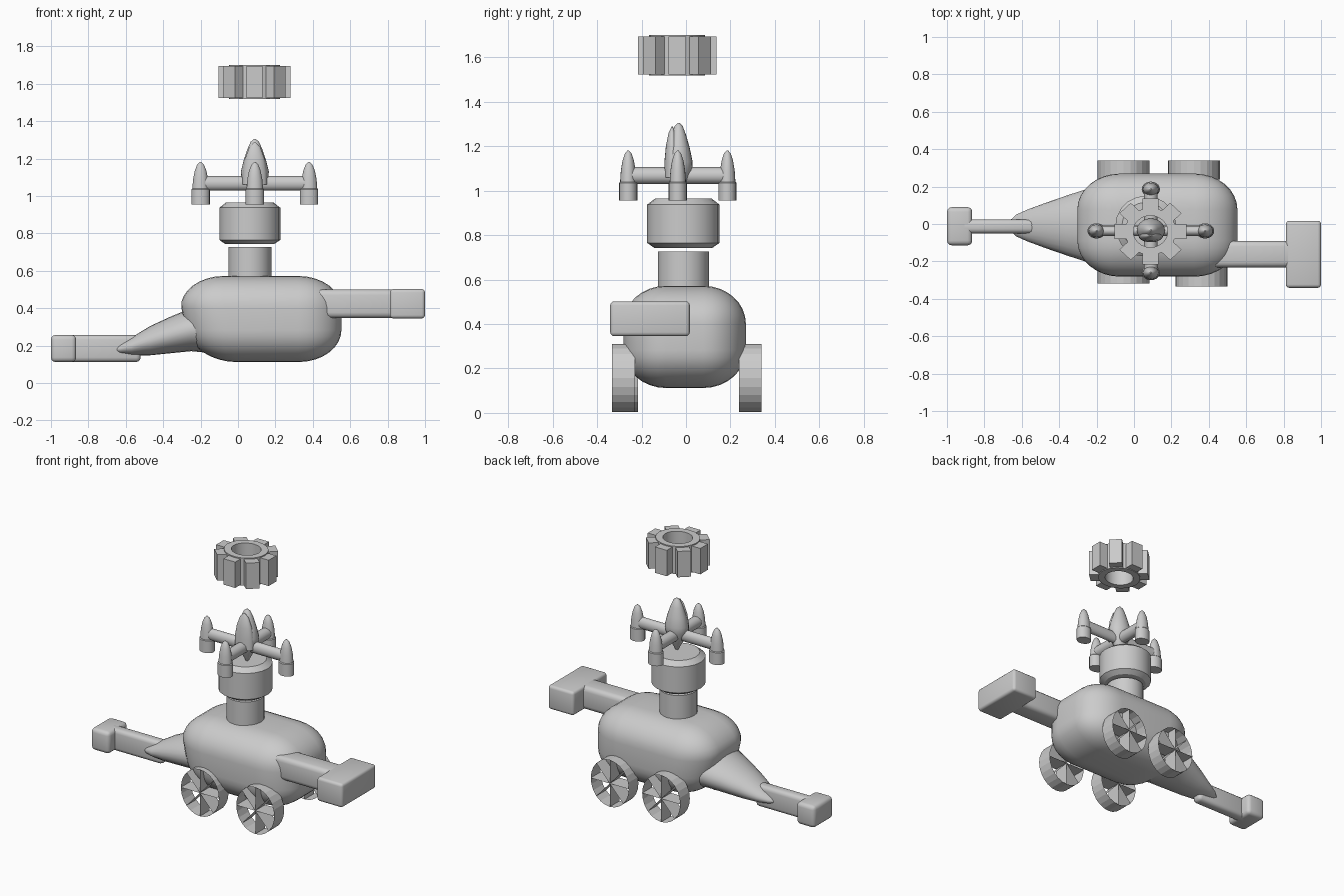
import bpy, bmesh
from math import sin, cos, pi, radians
from mathutils import Matrix, Vector

if "Cube" in bpy.data.objects:
    bpy.data.objects.remove(bpy.data.objects["Cube"])


def finish(name, bm, angle=35):
    bmesh.ops.recalc_face_normals(bm, faces=bm.faces)
    me = bpy.data.meshes.new(name)
    bm.to_mesh(me)
    bm.free()
    ob = bpy.data.objects.new(name, me)
    bpy.context.collection.objects.link(ob)
    bpy.ops.object.select_all(action='DESELECT')
    ob.select_set(True)
    bpy.context.view_layer.objects.active = ob
    if angle:
        bpy.ops.object.shade_smooth_by_angle(angle=radians(angle))
    return ob


def loft(name, rings, caps=True, closed=False, angle=35):
    # Skin a list of equal-length point rings
    bm = bmesh.new()
    vs = [[bm.verts.new(p) for p in r] for r in rings]
    n = len(vs[0])
    pairs = list(zip(vs, vs[1:])) + ([(vs[-1], vs[0])] if closed else [])
    for a, b in pairs:
        for i in range(n):
            j = (i + 1) % n
            bm.faces.new((a[i], a[j], b[j], b[i]))
    if caps:
        bm.faces.new(vs[0])
        bm.faces.new(vs[-1])
    return finish(name, bm, angle)


def lathe(name, cx, cy, profile, sx=1, sy=1, n=20, **kw):
    # Spin (radius, z) pairs about a vertical axis
    return loft(name, [[(cx + r * sx * cos(2 * pi * i / n), cy + r * sy * sin(2 * pi * i / n), z)
                        for i in range(n)] for r, z in profile], **kw)


def box(name, x, y, z, bevel=0.0, seg=3):
    bm = bmesh.new()
    bmesh.ops.create_cube(bm, size=1)
    for v in bm.verts:
        for k, (a, b) in enumerate((x, y, z)):
            v.co[k] = a if v.co[k] < 0 else b
    if bevel:
        bmesh.ops.bevel(bm, geom=bm.edges[:], offset=bevel, segments=seg, profile=0.5, affect='EDGES')
    return finish(name, bm)


# Rounded body, squashed from a bevelled box, tucked in at the lower rear
body = box("body", (-0.43, 0.43), (-0.33, 0.33), (-0.31, 0.31), 0.23, 8)
for v in body.data.vertices:
    x, y, z = v.co
    z = 0.342 + z * 0.742
    if x < 0:
        x += 0.22 * max(0, 0.42 - z) * min(1, -x / 0.2)
    v.co = (x + 0.123, y * 0.835 - 0.006, z)

# Tapering tail
tail = [(-0.15, 0.30, 0.215, 0.14), (-0.25, 0.285, 0.196, 0.115), (-0.36, 0.257, 0.160, 0.098),
        (-0.47, 0.226, 0.122, 0.078), (-0.57, 0.195, 0.085, 0.048), (-0.63, 0.182, 0.058, 0.028),
        (-0.66, 0.176, 0.03, 0.012)]
loft("tail", [[(x, -0.008 + ry * cos(2 * pi * i / 24), zc + rz * sin(2 * pi * i / 24))
               for i in range(24)] for x, zc, ry, rz in tail])

# Rear and front arms with end blocks
box("rear_arm", (-0.93, -0.52), (-0.05, 0.024), (0.112, 0.257), 0.025)
box("rear_block", (-1.0, -0.865), (-0.114, 0.09), (0.112, 0.257), 0.025)
box("front_arm", (0.41, 0.88), (-0.232, -0.09), (0.347, 0.50), 0.03)
box("front_block", (0.812, 1.0), (-0.341, 0.017), (0.345, 0.502), 0.018)


# Paddle wheels: open rim plus radial plates
def wheel(name, cx, y0, y1, rx=0.139, rz=0.154, cz=0.157, n=24, spokes=8):
    bm = bmesh.new()

    def pt(t, y, s=1):
        return bm.verts.new((cx + s * rx * cos(t), y, cz + s * rz * sin(t)))
    rim = [(pt(2 * pi * i / n, y0), pt(2 * pi * i / n, y1)) for i in range(n)]
    hub = (pt(0, y0, 0), pt(0, y1, 0))
    for i in range(n):
        a, b = rim[i], rim[(i + 1) % n]
        bm.faces.new((a[0], a[1], b[1], b[0]))
        if i % (n // spokes) == 0:
            bm.faces.new((hub[0], hub[1], a[1], a[0]))
    finish(name, bm, 0)


wheel("wheel_back_rear", -0.056, 0.238, 0.339)
wheel("wheel_back_front", 0.32, 0.238, 0.339)
wheel("wheel_near_rear", -0.056, -0.318, -0.217)
wheel("wheel_near_front", 0.36, -0.334, -0.23)

# Neck and chamfered drum
lathe("neck", 0.063, -0.012, [(0.115, 0.52), (0.115, 0.726)])
lathe("drum", 0.063, -0.012, [(0.13, 0.742), (0.163, 0.765), (0.163, 0.937), (0.128, 0.964)], angle=25)

# Rotor cross arms
CX, CY, CZ = 0.09, -0.037, 1.068


def bar(name, axis, half, w=0.028, h=0.038, n=16):
    rings = []
    for s in (-half, half):
        ring = []
        for i in range(n):
            u, v = w * cos(2 * pi * i / n), h * sin(2 * pi * i / n)
            ring.append((CX + s, CY + u, CZ + v) if axis == 'x' else (CX + u, CY + s, CZ + v))
        rings.append(ring)
    loft(name, rings)


bar("rotor_arm_x", 'x', 0.28)
bar("rotor_arm_y", 'y', 0.215, w=0.036)

# Bullet pods on the arm ends
pod = [(0.049, 0.955), (0.049, 1.035), (0.044, 1.04), (0.04, 1.09), (0.031, 1.135),
       (0.018, 1.168), (0.004, 1.181)]
for name, dx, dy in (("left", -0.29, 0), ("right", 0.29, 0), ("front", 0, -0.223), ("back", 0, 0.223)):
    lathe("pod_" + name, CX + dx, CY + dy, pod, sy=0.83)

# Central spire with a slightly smaller one beside it
spire = [(0.004, 0.955), (0.04, 1.02), (0.072, 1.09), (0.075, 1.13), (0.06, 1.19), (0.04, 1.25),
         (0.022, 1.29), (0.004, 1.305)]
lathe("spire", CX, CY + 0.004, spire, sy=0.84)
lathe("side_spire", CX, CY - 0.025, [(0.066, 1.06), (0.064, 1.13), (0.052, 1.20), (0.03, 1.26), (0.004, 1.288)], sy=0.55)

# Floating gear: hollow ring and eight teeth
GX, GY = 0.088, -0.04
lathe("gear_ring", GX, GY, [(0.137, 1.518), (0.137, 1.701), (0.092, 1.701), (0.092, 1.518)],
      sy=0.92, n=24, caps=False, closed=True)
for k in range(8):
    tooth = box("gear_tooth_%d" % (k + 1), (0.115, 0.192), (-0.043, 0.043), (1.523, 1.694))
    rot = Matrix.Rotation(k * pi / 4, 4, 'Z')
    tooth.data.transform(Matrix.Translation((GX, GY, 0)) @ Matrix.Diagonal((1, 0.92, 1, 1)) @ rot)
